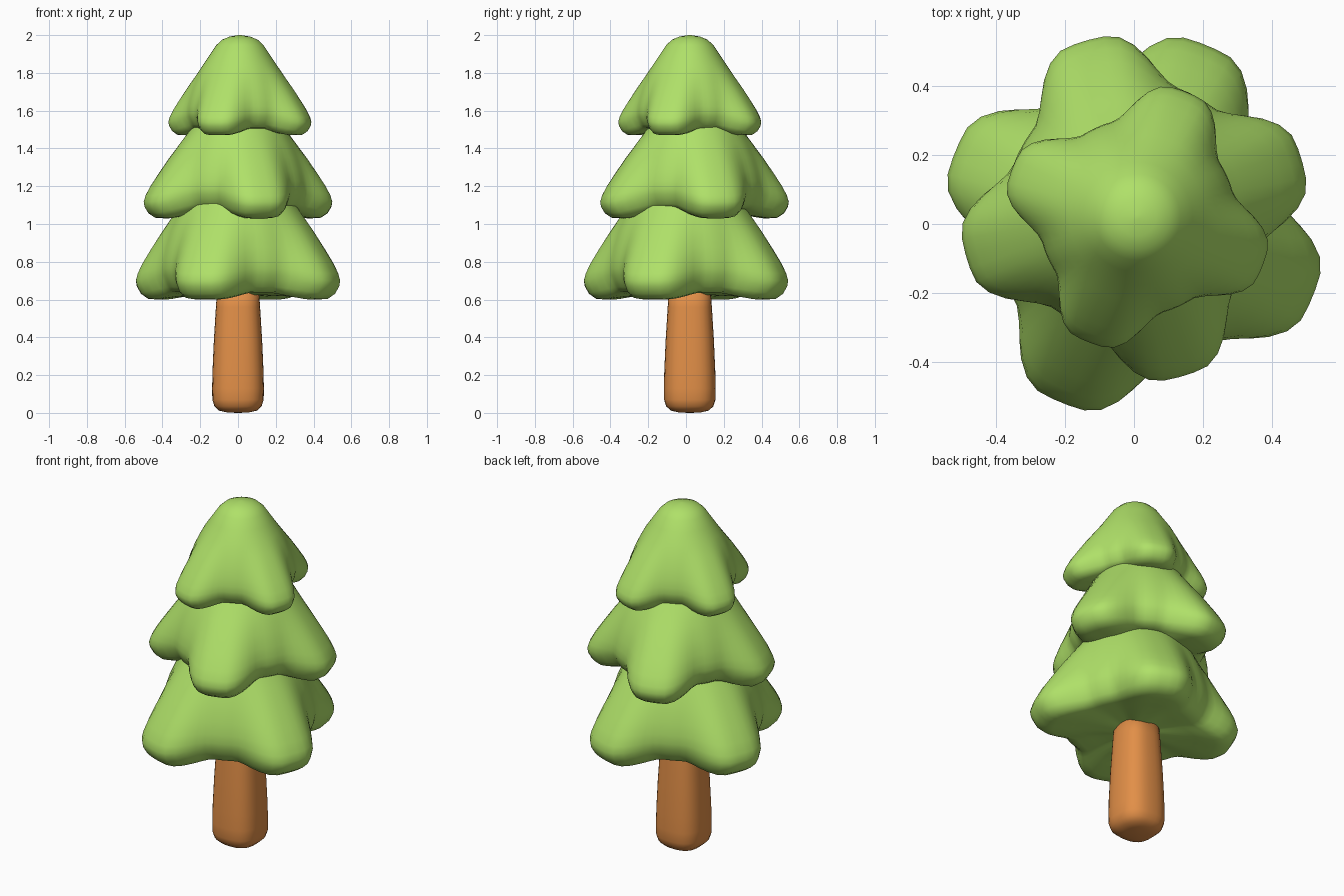
import bpy, bmesh, math

if "Cube" in bpy.data.objects:
    bpy.data.objects.remove(bpy.data.objects["Cube"])


def material(name, colour):
    m = bpy.data.materials.new(name)
    m.diffuse_color = (*colour, 1)
    m.use_nodes = True
    m.node_tree.nodes["Principled BSDF"].inputs["Base Color"].default_value = m.diffuse_color
    return m


GREEN = material("leaf green", (0.43, 0.75, 0.14))
BROWN = material("trunk brown", (0.76, 0.275, 0.064))


def lathe(name, rings, segs, mat, centre):
    """rings: functions angle -> (radius, z), first and last close to a pole."""
    bm = bmesh.new()
    loops = []
    for ring in rings:
        row = []
        for i in range(segs):
            a = 2 * math.pi * i / segs
            r, z = ring(a)
            row.append(bm.verts.new((r * math.cos(a), r * math.sin(a), z)))
        loops.append(row)
    for lo, hi in zip(loops, loops[1:]):
        for i in range(segs):
            j = (i + 1) % segs
            bm.faces.new((lo[i], lo[j], hi[j], hi[i]))
    bm.faces.new(loops[0][::-1])
    bm.faces.new(loops[-1])
    for f in bm.faces:
        f.smooth = True
    mesh = bpy.data.meshes.new(name)
    bm.to_mesh(mesh)
    bm.free()
    mesh.materials.append(mat)
    ob = bpy.data.objects.new(name, mesh)
    ob.location = (*centre, 0)
    bpy.context.collection.objects.link(ob)
    return ob


# Tier cross-section along a lobe: (radius, height) fractions
PROFILE = [(.02, .03), (.3, .03), (.6, .02), (.78, 0), (.88, .005), (.95, .04), (.99, .09),
           (1, .13), (.98, .18), (.93, .25), (.85, .34), (.74, .46), (.62, .58),
           (.51, .69), (.41, .80), (.32, .90), (.24, .955), (.14, .985), (.02, 1)]


def smoothstep(x):
    x = min(1, max(0, x))
    return x * x * (3 - 2 * x)


def tier(name, R, z0, H, angle, centre, notch, rise):
    def make(fr, fz):
        def ring(a):
            # degrees away from the nearest of the four lobes
            d = abs((math.degrees(a) - angle + 45) % 90 - 45)
            lobe = smoothstep((36 - d) / 29)
            # lobes fade out towards the rounded tip
            k = min(1, max(0, (fz - .1) / .6))
            n = notch + (1 - notch) * k
            r = R * fr * (n + (1 - n) * lobe)
            z = z0 + H * (fz + rise * (1 - lobe) * (1 - fz) ** 2 * min(1, fr * 1.2))
            return r, z
        return ring
    lathe(name, [make(*p) for p in PROFILE], 72, GREEN, centre)


# Three leaf tiers, each with four drooping lobes
tier("lower_leaves", .56, .60, .77, 68, (0, 0), .71, .05)
tier("middle_leaves", .507, 1.03, .67, 16, (0, .045), .71, .08)
tier("upper_leaves", .39, 1.47, .53, 69, (.01, .02), .71, .07)

# Tapered, slightly square trunk with a rounded foot
TRUNK = [(.01, 0), (.06, .003), (.10, .012), (.125, .035), (.136, .07), (.137, .13),
         (.135, .22), (.128, .38), (.117, .56), (.11, .66), (.02, .68)]


def trunk_ring(r, z):
    return lambda a: (r * (1 + .09 * math.sin(2 * a) ** 2), z)


lathe("trunk", [trunk_ring(*p) for p in TRUNK], 32, BROWN, (0, .02))
